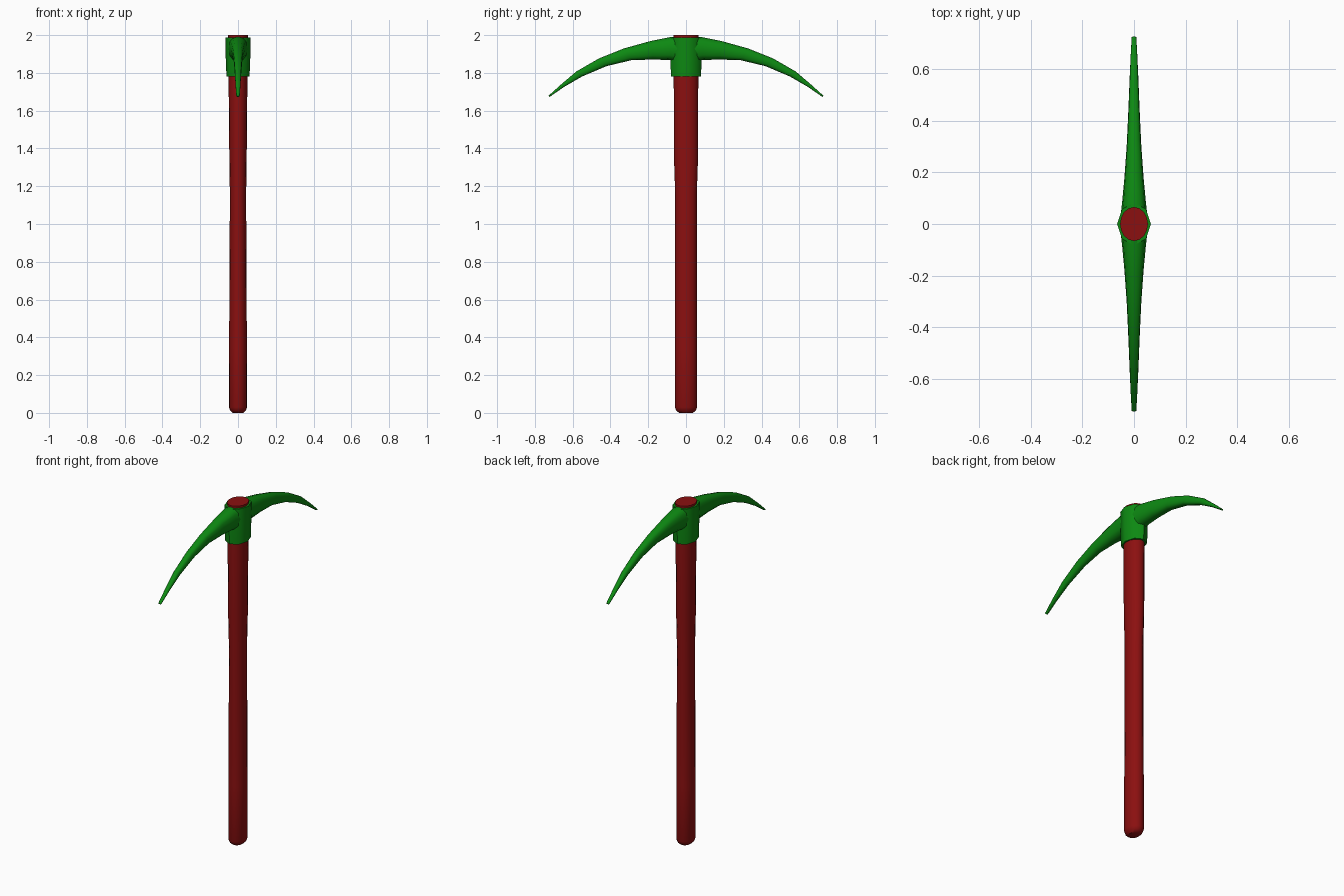
import bpy, bmesh, math

if "Cube" in bpy.data.objects:
    bpy.data.objects.remove(bpy.data.objects["Cube"])


def material(name, rgb):
    m = bpy.data.materials.new(name)
    m.diffuse_color = (*rgb, 1)
    m.use_nodes = True
    m.node_tree.nodes["Principled BSDF"].inputs["Base Color"].default_value = m.diffuse_color
    return m


def bridge(bm, rings, cap_start=True, cap_end=True):
    loops = [[bm.verts.new(p) for p in r] for r in rings]
    n = len(loops[0])
    for a, b in zip(loops, loops[1:]):
        for i in range(n):
            j = (i + 1) % n
            bm.faces.new((a[i], a[j], b[j], b[i]))
    if cap_start:
        bm.faces.new(loops[0][::-1])
    if cap_end:
        bm.faces.new(loops[-1])


def finish(bm, name, mat, angle):
    bmesh.ops.recalc_face_normals(bm, faces=bm.faces[:])
    me = bpy.data.meshes.new(name)
    bm.to_mesh(me)
    bm.free()
    me.materials.append(mat)
    ob = bpy.data.objects.new(name, me)
    bpy.context.collection.objects.link(ob)
    bpy.ops.object.select_all(action='DESELECT')
    ob.select_set(True)
    bpy.context.view_layer.objects.active = ob
    bpy.ops.object.shade_smooth_by_angle(angle=math.radians(angle))
    return ob


def ellipse(rx, ry, z, n):
    return [(rx * math.cos(2 * math.pi * i / n), ry * math.sin(2 * math.pi * i / n), z)
            for i in range(n)]


red = material("dark red wood", (0.26, 0.005, 0.005))
green = material("green metal", (0.004, 0.25, 0.006))

# Oval handle, slightly waisted in the middle
bm = bmesh.new()
profile = [(0.0, 0.028, 0.036), (0.012, 0.041, 0.052), (0.03, 0.048, 0.059),
           (0.35, 0.047, 0.058), (1.15, 0.043, 0.057), (1.36, 0.046, 0.064),
           (1.78, 0.05, 0.065), (2.0, 0.054, 0.066)]
bridge(bm, [ellipse(rx, ry, z, 16) for z, rx, ry in profile])
finish(bm, "handle", red, 40)

# Collar around the top of the handle
bm = bmesh.new()
bridge(bm, [ellipse(0.061, 0.08, 1.78, 8), ellipse(0.065, 0.082, 1.88, 8),
            ellipse(0.066, 0.082, 1.988, 8)])
finish(bm, "collar", green, 50)

# Curved picks: top point (y, z), bottom point (y, z), half width
sections = [((0.04, 1.994), (0.04, 1.86), 0.051),
            ((0.08, 1.99), (0.09, 1.868), 0.046),
            ((0.19, 1.968), (0.175, 1.871), 0.037),
            ((0.33, 1.929), (0.29, 1.867), 0.028),
            ((0.46, 1.877), (0.42, 1.836), 0.022),
            ((0.58, 1.808), (0.55, 1.781), 0.017),
            ((0.66, 1.74), (0.645, 1.726), 0.013),
            ((0.728, 1.679), (0.722, 1.673), 0.009)]


def pick_ring(top, bottom, w, side, n=12):
    ring = []
    for i in range(n):
        a = 2 * math.pi * i / n
        # slightly squared oval
        c, s = (math.copysign(abs(v) ** 0.8, v) for v in (math.cos(a), math.sin(a)))
        t = (1 + s) / 2
        ring.append((w * c, side * (bottom[0] + (top[0] - bottom[0]) * t),
                     bottom[1] + (top[1] - bottom[1]) * t))
    return ring


for side, name in ((1, "back_pick"), (-1, "front_pick")):
    bm = bmesh.new()
    bridge(bm, [pick_ring(t, b, w, side) for t, b, w in sections])
    finish(bm, name, green, 50)
